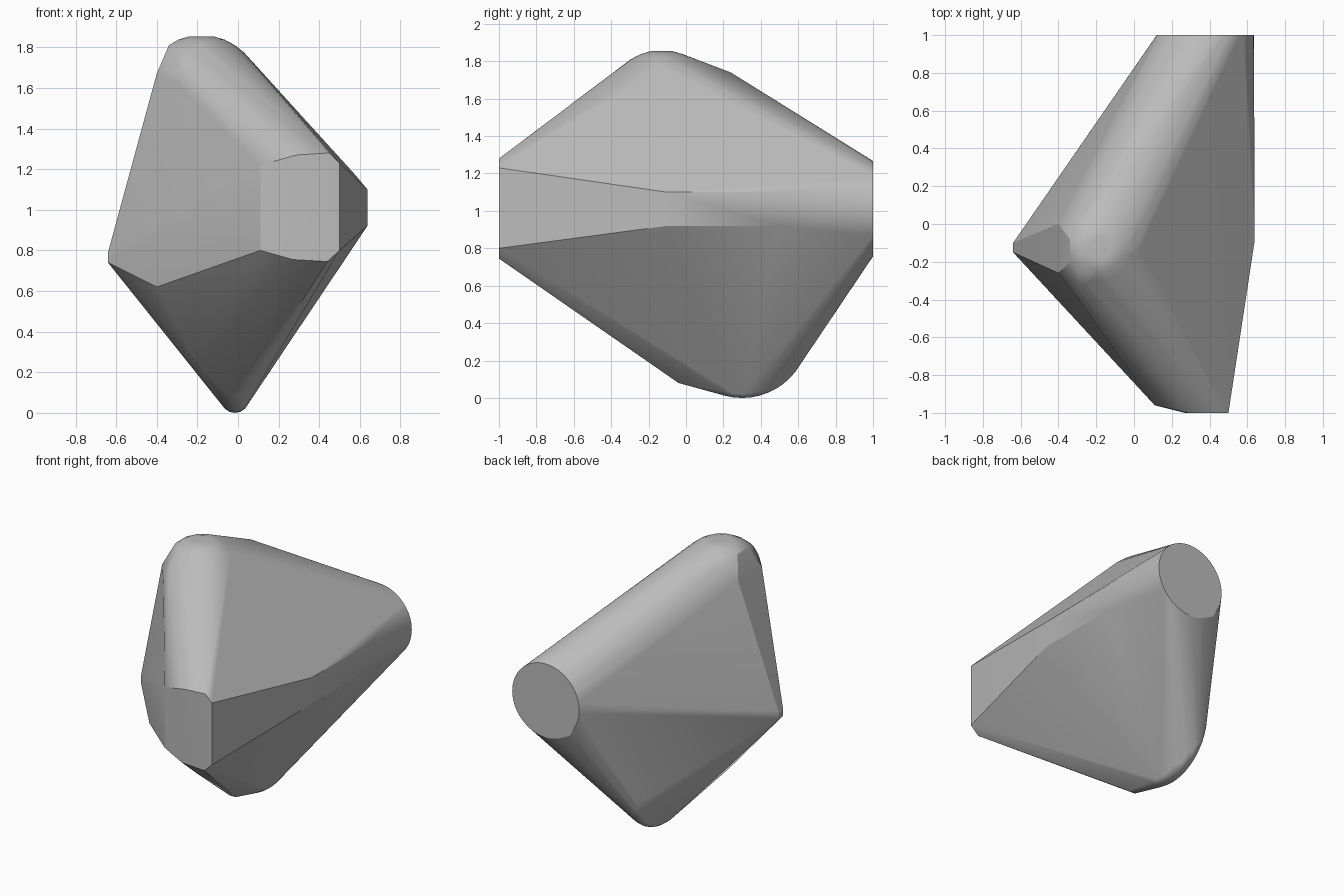
import bpy
import bmesh
import math
from mathutils import Vector

cube = bpy.data.objects.get("Cube")
if cube:
    bpy.data.objects.remove(cube, do_unlink=True)

stone = bpy.data.materials.new("stone_grey")
stone.use_nodes = True
grey = (0.5, 0.5, 0.5, 1)
stone.diffuse_color = grey
stone.node_tree.nodes["Principled BSDF"].inputs["Base Color"].default_value = grey


def ball(center, radius, steps=32):
    """Points spread over a sphere."""
    points = []
    for i in range(1, steps // 2):
        polar = 2 * math.pi * i / steps
        for j in range(steps):
            turn = 2 * math.pi * j / steps
            points.append(Vector(center) + radius * Vector((
                math.sin(polar) * math.cos(turn),
                math.sin(polar) * math.sin(turn),
                math.cos(polar))))
    return points


def rim(center, radius, tube, steps=48, sides=16):
    """Points on a rounded wheel rim that turns about the x axis."""
    points = []
    for i in range(steps):
        turn = 2 * math.pi * i / steps
        for j in range(sides):
            bend = 2 * math.pi * j / sides
            reach = radius + tube * math.cos(bend)
            points.append(Vector(center) + Vector((
                tube * math.sin(bend),
                reach * math.sin(turn),
                reach * math.cos(turn))))
    return points


# rounded crown, cut away on its flat side
points = [p for p in ball((-0.18, -0.13, 1.56), 0.3) if p.x > -0.31 and p.z > 1.5]
points += [(-0.34, -0.08, 1.81), (-0.34, -0.2, 1.81),
           (-0.4, 0, 1.67), (-0.4, -0.26, 1.67), (-0.07, 0.24, 1.74)]

# rounded keel
points += [p for p in rim((-0.015, 0.3, 0.36), 0.29, 0.07) if p.z < 0.3]
points += [(-0.04, -0.04, 0.08), (0.01, -0.04, 0.08), (-0.2, -0.17, 0.24)]

# blunt side point
points += [(-0.64, y, z) for y in (-0.1, -0.15) for z in (0.74, 0.79)]
points += [(-0.4, -0.4, 0.62)]

# flat side opposite the point
points += [(0.637, y, z) for y in (-0.1, 0.5) for z in (0.92, 1.1)]

# round back end
for i in range(64):
    turn = math.tau * i / 64
    points.append((0.377 + 0.257 * math.cos(turn), 1, 1.012 + 0.255 * math.sin(turn)))
points.append((0.19, 1, 0.82))

# faceted front end
points += [(0.11, -0.96, 0.8), (0.11, -0.96, 1.22),
           (0.27, -1, 0.755), (0.44, -1, 0.745), (0.5, -1, 0.8),
           (0.5, -1, 1.23), (0.45, -1, 1.28), (0.29, -1, 1.27)]

# wrap everything in one tight convex skin
bm = bmesh.new()
for p in points:
    bm.verts.new(p)
hull = bmesh.ops.convex_hull(bm, input=bm.verts)
loose = {g for g in hull["geom_interior"] + hull["geom_unused"]
         if isinstance(g, bmesh.types.BMVert)}
bmesh.ops.delete(bm, geom=list(loose), context="VERTS")
bmesh.ops.dissolve_limit(bm, angle_limit=math.radians(1),
                         verts=bm.verts, edges=bm.edges)
bmesh.ops.recalc_face_normals(bm, faces=bm.faces)
mesh = bpy.data.meshes.new("faceted_stone")
bm.to_mesh(mesh)
bm.free()
mesh.materials.append(stone)

body = bpy.data.objects.new("faceted_stone", mesh)
bpy.context.collection.objects.link(body)
bpy.ops.object.select_all(action="DESELECT")
body.select_set(True)
bpy.context.view_layer.objects.active = body
bpy.ops.object.shade_smooth_by_angle(angle=math.radians(25))
soften = body.modifiers.new("even_shading", "WEIGHTED_NORMAL")
soften.keep_sharp = True
